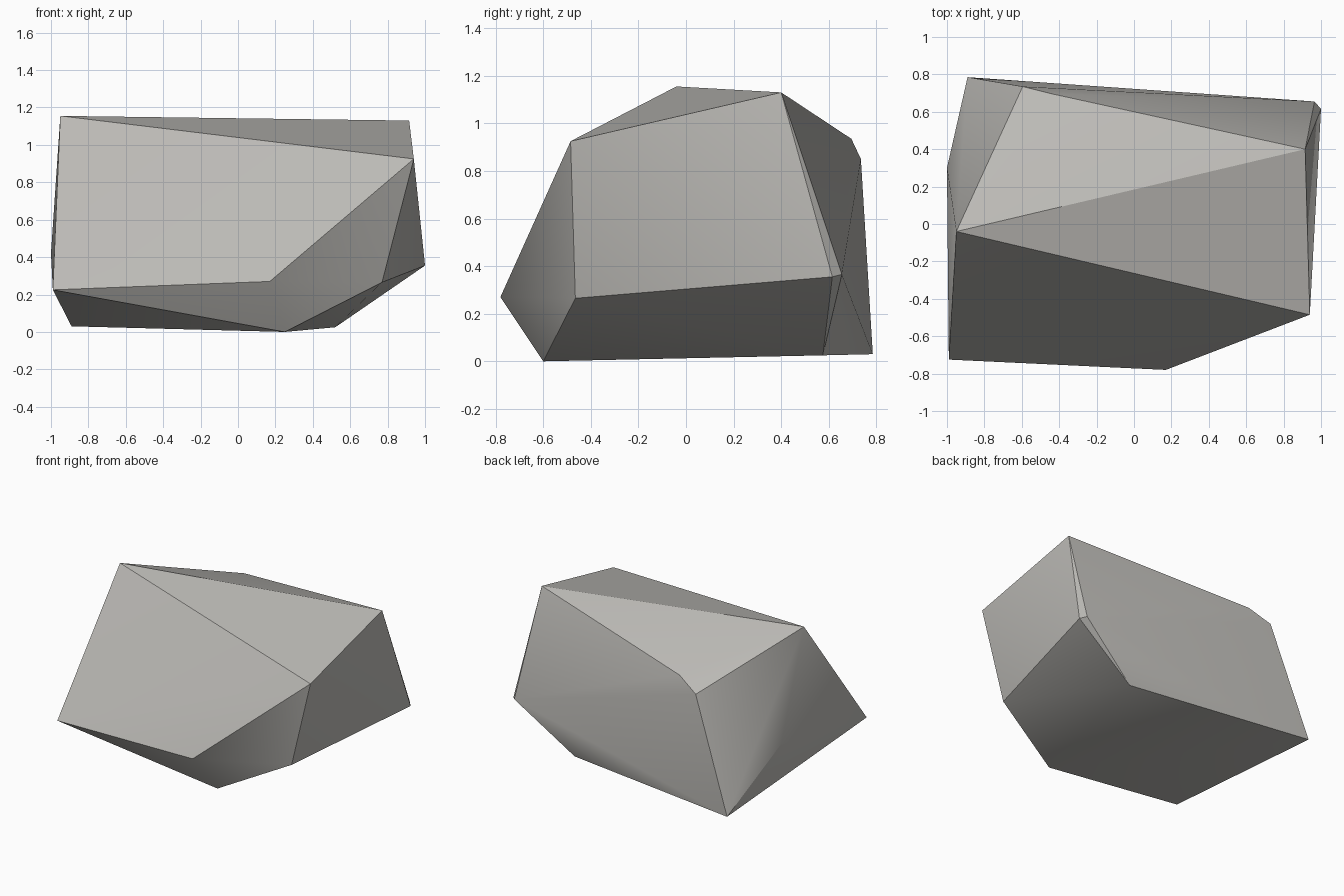
import bpy, bmesh, math

cube = bpy.data.objects.get("Cube")
if cube:
    bpy.data.objects.remove(cube, do_unlink=True)

# Stone colour
stone = bpy.data.materials.new("warm grey stone")
stone.use_nodes = True
grey = (0.50, 0.49, 0.465, 1)
stone.diffuse_color = grey
stone.node_tree.nodes["Principled BSDF"].inputs["Base Color"].default_value = grey

# Corners of the chipped boulder
top_corners = [(-0.95, -0.04, 1.155), (0.915, 0.40, 1.13), (0.94, -0.485, 0.925),
               (-0.595, 0.735, 0.85), (-0.435, 0.695, 0.935)]
side_corners = [(-0.99, -0.725, 0.225), (0.17, -0.78, 0.27), (0.77, -0.465, 0.265),
                (1.0, 0.615, 0.355), (0.965, 0.655, 0.365), (-1.0, 0.3, 0.42)]
base_corners = [(0.25, -0.60, 0.0), (0.52, 0.575, 0.025), (-0.89, 0.785, 0.03)]

# Wrap the corners in a convex shell
bm = bmesh.new()
for corner in top_corners + side_corners + base_corners:
    bm.verts.new(corner)
bmesh.ops.convex_hull(bm, input=bm.verts[:])
bmesh.ops.dissolve_limit(bm, angle_limit=math.radians(1.5),
                         verts=bm.verts[:], edges=bm.edges[:])
bmesh.ops.recalc_face_normals(bm, faces=bm.faces[:])

mesh = bpy.data.meshes.new("boulder")
bm.to_mesh(mesh)
bm.free()
mesh.materials.append(stone)
boulder = bpy.data.objects.new("boulder", mesh)
bpy.context.collection.objects.link(boulder)

# Soften shallow ridges, keep the hard breaks
bpy.context.view_layer.objects.active = boulder
boulder.select_set(True)
bpy.ops.object.shade_smooth_by_angle(angle=math.radians(30))
